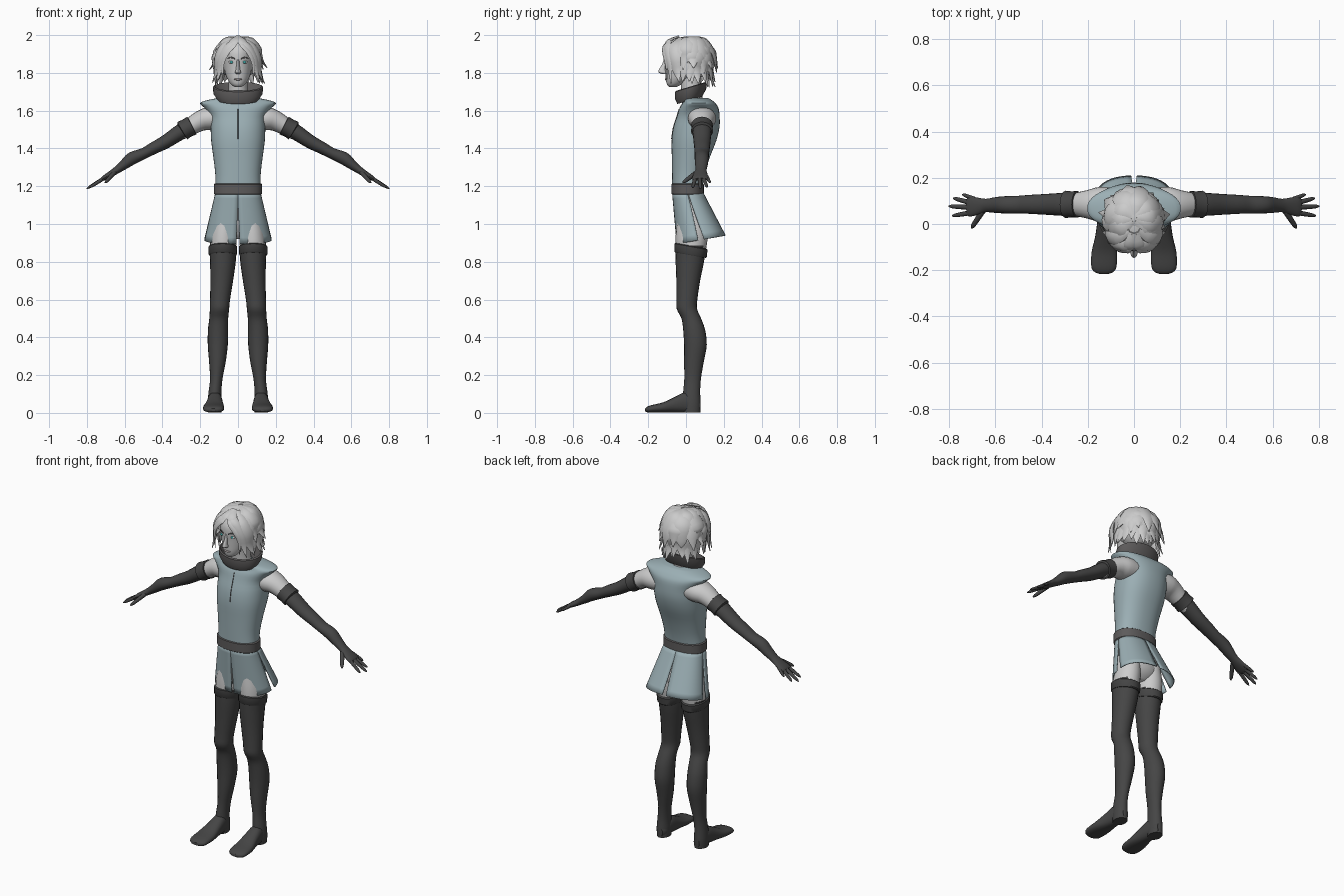
import bpy, bmesh, random
from math import sin, cos, pi, radians
from mathutils import Vector as V

random.seed(4)
X, Y, Z = V((1, 0, 0)), V((0, 1, 0)), V((0, 0, 1))


def mat(name, c):
    m = bpy.data.materials.new(name)
    m.diffuse_color = (*c, 1)
    return m


BLUE = mat("blue_cloth", (.33, .43, .46))
DARK = mat("dark_cloth", (.06, .06, .06))
BELT = mat("belt_grey", (.11, .105, .105))
TEAL = mat("iris_teal", (.05, .45, .45))
LIP = mat("lip_grey", (.42, .38, .38))


def finish(name, bm, m=None, mirror=False, angle=40):
    bmesh.ops.recalc_face_normals(bm, faces=bm.faces)
    me = bpy.data.meshes.new(name)
    bm.to_mesh(me)
    bm.free()
    for p in me.polygons:
        p.use_smooth = True
    me.set_sharp_from_angle(angle=radians(angle))
    ob = bpy.data.objects.new(name, me)
    bpy.context.collection.objects.link(ob)
    if m:
        me.materials.append(m)
    if mirror:
        ob.modifiers.new("mirror", 'MIRROR').use_mirror_merge = False
    return ob


def spline(rows, k):
    """Catmull-Rom through rows of numbers, k steps per span."""
    out = []
    for i in range(len(rows) - 1):
        p = [rows[max(0, min(len(rows) - 1, i + d))] for d in (-1, 0, 1, 2)]
        for s in range(k):
            t = s / k
            out.append([.5 * (2 * b + (c - a) * t + (2 * a - 5 * b + 4 * c - d) * t * t
                              + (3 * b - a - 3 * c + d) * t ** 3) for a, b, c, d in zip(*p)])
    return out + [list(rows[-1])]


def sup(a, e):
    """Point on a unit superellipse."""
    f = lambda q: abs(q) ** (2 / e) * (1 if q >= 0 else -1)
    return f(cos(a)), f(sin(a))


def loft(name, rings, m=None, u=X, v=None, n=20, k=3, e=2, caps=True, mirror=False, angle=40):
    """Skin of rings (x, y, z, half width along u, half width along v)."""
    rows = spline(rings, k) if k > 1 else rings
    bm = bmesh.new()
    loops = []
    for i, r in enumerate(rows):
        c = V(r[:3])
        w = v
        if w is None:
            t = V(rows[min(i + 1, len(rows) - 1)][:3]) - V(rows[max(i - 1, 0)][:3])
            w = t.cross(u).normalized()
        ru, rv = max(r[3], .001), max(r[4], .001)
        pts = [sup(2 * pi * j / n, e) for j in range(n)]
        loops.append([bm.verts.new(c + u * (ru * a) + w * (rv * b)) for a, b in pts])
    for A, B in zip(loops, loops[1:]):
        for j in range(n):
            bm.faces.new((A[j], A[(j + 1) % n], B[(j + 1) % n], B[j]))
    if caps:
        bm.faces.new(loops[0])
        bm.faces.new(loops[-1])
    return finish(name, bm, m, mirror, angle)


def ball(name, c, s, m=None, mirror=False):
    bm = bmesh.new()
    bmesh.ops.create_uvsphere(bm, u_segments=20, v_segments=12, radius=1)
    bmesh.ops.scale(bm, vec=s, verts=bm.verts)
    bmesh.ops.translate(bm, vec=c, verts=bm.verts)
    return finish(name, bm, m, mirror)


# Stockings, cuffs and feet
loft("stocking", [(.08, .025, .885, .072, .082), (.08, .02, .80, .068, .075), (.086, .012, .70, .06, .063),
                  (.095, .005, .60, .053, .055), (.098, .005, .55, .051, .054), (.102, .028, .50, .05, .052),
                  (.106, .043, .44, .053, .058), (.107, .05, .36, .053, .06), (.109, .042, .27, .044, .052),
                  (.115, .035, .18, .033, .044), (.122, .03, .11, .034, .045), (.124, .03, .05, .037, .048),
                  (.124, .03, .002, .036, .046)], DARK, v=Y, mirror=True)
loft("stocking_cuff", [(.08, .024, .835, .072, .081), (.08, .024, .84, .075, .086), (.08, .026, .88, .076, .088),
                       (.08, .026, .885, .07, .08)], DARK, v=V((0, 1, -.18)), k=1, mirror=True)
loft("foot", [(.122, .075, .035, .018, .025), (.122, .05, .042, .032, .04), (.122, 0, .056, .038, .054),
              (.124, -.06, .043, .045, .041), (.128, -.12, .029, .055, .027), (.13, -.18, .022, .055, .02),
              (.13, -.205, .018, .044, .015), (.13, -.216, .016, .02, .008)], DARK, v=Z, e=2.4, mirror=True)

# Bare hips and thighs under the skirt
loft("hips", [(0, .03, .92, .05, .04), (0, .032, .95, .11, .07), (0, .033, 1.0, .135, .085),
              (0, .02, 1.1, .12, .075), (0, .01, 1.18, .112, .07)], v=Y)
loft("thigh", [(.08, .025, .85, .068, .078), (.077, .03, .93, .07, .085), (.07, .032, 1.02, .062, .08)],
     v=Y, mirror=True)

# Sleeveless tunic with wide shoulder caps
loft("tunic", [(0, .005, 1.18, .121, .078), (0, .012, 1.26, .12, .086), (0, .025, 1.35, .13, .10),
               (0, .042, 1.44, .142, .118), (0, .055, 1.51, .145, .122), (0, .065, 1.57, .148, .113),
               (0, .069, 1.615, .178, .103), (0, .068, 1.640, .202, .087), (0, .06, 1.655, .165, .078),
               (0, .045, 1.668, .10, .07)], BLUE, v=Y, n=40, e=2.3, angle=50)
loft("front_seam", [(0, -.076, 1.45, .002, .003), (0, -.067, 1.51, .002, .003), (0, -.048, 1.57, .002, .003),
                    (0, -.036, 1.61, .002, .003)], BELT, v=Y, n=6)
loft("belt", [(0, .008, 1.155, .122, .08), (0, .008, 1.16, .127, .086), (0, .008, 1.21, .127, .086),
              (0, .008, 1.215, .121, .08)], BELT, v=Y, n=40, k=1, e=2.3)


# Flared skirt: front and back panels with slits between, mirrored
def skirt_panel(name, a0, a1, g0, g1, na=12, nz=8):
    bm = bmesh.new()
    grid = []
    for j in range(nz + 1):
        t = j / nz
        s = max(0, t - .2) / .8
        row = []
        for i in range(na + 1):
            lo, hi = a0 + g0 * s, a1 - g1 * s
            a = lo + (hi - lo) * i / na
            cx, sy = sup(a, 2.4)
            hem = .917 + .023 * sy
            row.append(bm.verts.new(((.119 + .06 * t) * cx, .008 + .072 * t + (.082 + .048 * t) * sy,
                                     1.17 + (hem - 1.17) * t)))
        grid.append(row)
    for A, B in zip(grid, grid[1:]):
        for i in range(na):
            bm.faces.new((A[i], A[i + 1], B[i + 1], B[i]))
    ob = finish(name, bm, BLUE)
    s = ob.modifiers.new("thickness", 'SOLIDIFY')
    s.thickness = .006
    ob.modifiers.new("mirror", 'MIRROR').use_mirror_merge = False


skirt_panel("front_skirt_panel", -pi / 2, -.01, .03, .07)
skirt_panel("back_skirt_panel", .01, pi / 2, .07, .04)

# Tilted standing collar, hollow
loft("collar", [(0, .02, 1.655, .108, .066), (0, .024, 1.69, .130, .083), (0, .027, 1.725, .133, .085),
                (0, .027, 1.729, .125, .078), (0, .022, 1.66, .09, .055)], BELT, v=V((0, 1, .3)),
     n=32, k=1, caps=False)

# Bare shoulders, long gloves, cuffs and fingers
loft("shoulder", [(.08, .085, 1.56, .07, .06), (.15, .085, 1.558, .075, .062), (.20, .085, 1.545, .062, .054),
                  (.26, .085, 1.51, .049, .045), (.31, .085, 1.48, .044, .038)], u=Y, mirror=True)
loft("glove", [(.25, .085, 1.513, .05, .046), (.30, .085, 1.49, .05, .042), (.38, .085, 1.437, .045, .036),
               (.45, .085, 1.40, .041, .032), (.50, .084, 1.373, .038, .029), (.56, .083, 1.348, .037, .034),
               (.60, .082, 1.317, .034, .027), (.64, .08, 1.287, .029, .02), (.67, .077, 1.267, .036, .017),
               (.71, .075, 1.243, .043, .013), (.722, .075, 1.236, .036, .008)], DARK, u=Y, mirror=True)
loft("glove_cuff", [(.243, .085, 1.522, .05, .045), (.245, .085, 1.521, .058, .053), (.27, .085, 1.508, .056, .05),
                    (.295, .085, 1.494, .059, .053), (.298, .085, 1.492, .048, .042)], DARK, u=Y, k=1, mirror=True)
hand = {"little": ((.69, .108, 1.254), (.742, .128, 1.218), .009),
        "ring": ((.70, .09, 1.248), (.782, .112, 1.194), .010),
        "middle": ((.71, .072, 1.243), (.802, .077, 1.186), .010),
        "index": ((.70, .05, 1.248), (.787, .035, 1.192), .010),
        "thumb": ((.655, .055, 1.272), (.703, -.018, 1.218), .012)}
for nm, (a, b, r) in hand.items():
    a, b = V(a), V(b)
    d = (b - a).normalized()
    side = d.cross(V((.5, 0, .86))).normalized()
    loft(nm + "_finger", [(*a.lerp(b, t), r * q, r * q * .9) for t, q in
                          ((0, 1.1), (.5, 1), (.85, .8), (1, .25))], DARK, u=side, n=10, mirror=True)

# Neck, head and face
loft("neck", [(0, .04, 1.63, .07, .06), (0, .03, 1.69, .052, .053), (0, .02, 1.80, .05, .055)], v=Y)
loft("head", [(0, -.07, 1.724, .014, .016), (0, -.062, 1.738, .036, .038), (0, -.045, 1.765, .055, .062),
              (0, -.025, 1.80, .068, .085), (0, -.013, 1.84, .076, .10), (0, -.005, 1.88, .081, .112),
              (0, 0, 1.92, .082, .112), (0, .005, 1.96, .066, .088), (0, .01, 1.985, .03, .04)], v=Y, n=28)
loft("nose", [(0, -.106, 1.872, .008, .012), (0, -.113, 1.845, .008, .014), (0, -.125, 1.815, .012, .02),
              (0, -.122, 1.802, .016, .022), (0, -.11, 1.793, .009, .012)], v=Y, n=12)
ball("lips", (0, -.104, 1.766), (.022, .008, .006), LIP)
ball("eye", (.034, -.098, 1.857), (.016, .010, .008), None, True)
ball("iris", (.034, -.105, 1.857), (.008, .005, .007), TEAL, True)
loft("eyebrow", [(.015, -.115, 1.874, .003, .003), (.036, -.109, 1.882, .004, .003),
                 (.058, -.09, 1.876, .001, .002)], BELT, u=Z, n=8, mirror=True)

# Hair: a cap covered with tapered locks falling from the crown
ball("hair_cap", (0, .028, 1.878), (.112, .112, .114))


def lock(name, pts, widths, u, mirror=False, thick=.3):
    loft(name, [(*p, w, max(.002, w * thick)) for p, w in zip(pts, widths)], u=u, n=6, k=3,
         mirror=mirror, angle=35)


def layer(name, count, span, profile, widths, jitter):
    for i in range(count):
        a = radians(-span + 2 * span * i / (count - 1) + random.uniform(-5, 5))
        pts = []
        for j, (f, z) in enumerate(profile):
            w = jitter * j / (len(profile) - 1)
            f += random.uniform(-w, w)
            pts.append((.118 * f * sin(a), .025 + .118 * f * cos(a), z + random.uniform(-w, w) * .15))
        lock(f"{name}_{i}", pts, widths, V((cos(a), -sin(a), 0)))


layer("lower_lock", 17, 112, [(.3, 1.97), (.8, 1.935), (.98, 1.87), (.97, 1.81), (1.08, 1.738)],
      (.015, .034, .036, .028, .002), .13)
layer("upper_lock", 12, 125, [(.1, 1.988), (.6, 1.972), (.95, 1.92), (1.05, 1.87), (1.2, 1.815)],
      (.018, .038, .042, .03, .002), .13)

# Parted fringe framing the face
W = (.01, .024, .022, .016, .002)
lock("side_fringe", [(0, -.06, 1.985), (.05, -.10, 1.95), (.087, -.098, 1.88), (.098, -.085, 1.81),
                     (.115, -.08, 1.745)], W, V((.75, .66, 0)), True)
lock("front_fringe", [(.005, -.065, 1.98), (.03, -.112, 1.945), (.066, -.115, 1.895), (.083, -.105, 1.84),
                      (.08, -.10, 1.765)], (.01, .02, .017, .01, .002), V((.85, .5, 0)), True)
lock("temple_lock", [(.02, -.03, 1.985), (.08, -.06, 1.945), (.11, -.06, 1.88), (.113, -.05, 1.81),
                     (.135, -.035, 1.75)], (.015, .032, .034, .024, .002), V((.4, .9, 0)), True)
lock("brow_fringe", [(0, -.04, 1.992), (.02, -.09, 1.97), (.035, -.113, 1.935), (.055, -.117, 1.905)],
     (.02, .026, .02, .004), V((.95, .3, 0)), True)
